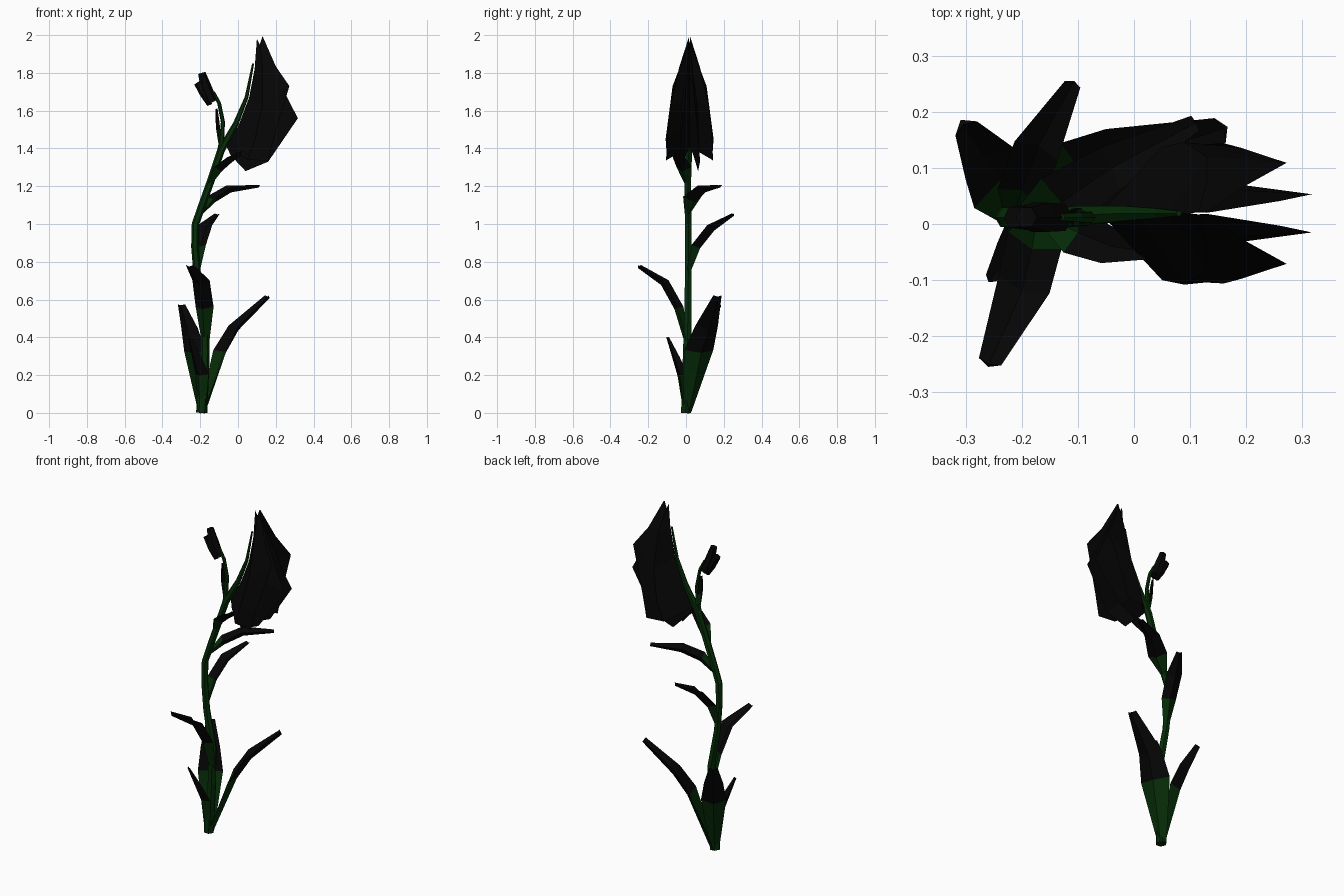
import bpy, bmesh
from mathutils import Vector

cube = bpy.data.objects.get("Cube")
if cube:
    bpy.data.objects.remove(cube, do_unlink=True)


def material(name, colour):
    m = bpy.data.materials.new(name)
    m.use_nodes = True
    m.diffuse_color = (*colour, 1)
    m.node_tree.nodes["Principled BSDF"].inputs["Base Color"].default_value = (*colour, 1)
    return m


GREEN = material("dark green", (0.0018, 0.026, 0.0022))
BLACK = material("soft black", (0.0017, 0.0017, 0.0017))
UP = Vector((0, 0, 1))
Y = Vector((0, 1, 0))
MID = 0.019  # flower's mirror plane


def finish(name, bm, mats, closed=True):
    if closed:
        bmesh.ops.recalc_face_normals(bm, faces=bm.faces)
    mesh = bpy.data.meshes.new(name)
    bm.to_mesh(mesh)
    bm.free()
    for m in mats:
        mesh.materials.append(m)
    obj = bpy.data.objects.new(name, mesh)
    bpy.context.collection.objects.link(obj)
    return obj


def loft(name, rings, mats, green_spans=0):
    """Skin closed rings; spans after green_spans use the second material."""
    bm = bmesh.new()
    rows = [[bm.verts.new(p) for p in ring] for ring in rings]
    n = len(rows[0])
    for i in range(len(rows) - 1):
        for j in range(n):
            k = (j + 1) % n
            f = bm.faces.new((rows[i][j], rows[i][k], rows[i + 1][k], rows[i + 1][j]))
            f.material_index = int(len(mats) > 1 and i >= green_spans)
    bm.faces.new(rows[0])
    bm.faces.new(rows[-1]).material_index = len(mats) - 1
    return finish(name, bm, mats)


def tube(name, path, mat):
    """Six-sided tube through (x, y, z, radius) points lying near the xz plane."""
    pts = [Vector(p[:3]) for p in path]
    rings = []
    for i, p in enumerate(pts):
        t = (pts[min(i + 1, len(pts) - 1)] - pts[max(i - 1, 0)]).normalized()
        side = Y.cross(t).normalized()
        ring = []
        for c, s in ((1, 0), (.5, .87), (-.5, .87), (-1, 0), (-.5, -.87), (.5, -.87)):
            ring.append(p + path[i][3] * (c * side + s * Y))
        rings.append(ring)
    return loft(name, rings, [mat])


def leaf(name, path):
    """Keeled leaf through (x, y, z, half width) points, green at its base."""
    pts = [Vector(p[:3]) for p in path]
    run = pts[-1] - pts[0]
    side = UP.cross(run).normalized()
    rings = []
    for i, p in enumerate(pts):
        t = (pts[min(i + 1, len(pts) - 1)] - pts[max(i - 1, 0)]).normalized()
        normal = t.cross(side).normalized()
        w = path[i][3]
        d = min(0.018, w * 0.45)
        rings.append([p + side * w + normal * d, p, p - side * w + normal * d,
                      p - normal * d])
    return loft(name, rings, [GREEN, BLACK], 1)


def petal(name, rows, sign):
    """Open faceted sheet from rows of (x, y offset, z)."""
    bm = bmesh.new()
    grid = [[bm.verts.new((x, MID + sign * y, z)) for x, y, z in r] for r in rows]
    for a, b in zip(grid, grid[1:]):
        for j in range(len(a) - 1):
            bm.faces.new((a[j], a[j + 1], b[j + 1], b[j]))
    return finish(name, bm, [BLACK], False)


# Stems
tube("main_stem", [(-.192, 0, 0, .03), (-.175, .005, .3, .025), (-.175, .01, .5, .023),
                   (-.215, .012, .72, .02), (-.228, .012, .88, .02), (-.225, .012, 1.0, .02),
                   (-.19, .01, 1.1, .02), (-.14, .01, 1.24, .02), (-.09, .015, 1.39, .02),
                   (-.012, MID, 1.53, .015), (.045, MID, 1.67, .01), (.08, MID, 1.85, .005)], GREEN)
tube("bud_stem", [(-.115, .012, 1.32, .012), (-.086, .012, 1.44, .013),
                  (-.08, .012, 1.54, .011), (-.1, .012, 1.64, .01),
                  (-.13, .012, 1.7, .007)], GREEN)

# Leaves, from the ground up
leaf("left_base_leaf", [(-.185, .01, 0, .025), (-.08, .074, .325, .085),
                        (-.01, .115, .45, .066), (.16, .17, .615, .024)])
leaf("back_base_leaf", [(-.195, .01, 0, .025), (-.237, .08, .32, .068),
                        (-.265, .12, .44, .052), (-.304, .178, .57, .023)])
leaf("front_base_leaf", [(-.195, -.005, .005, .022), (-.2, -.03, .2, .042),
                         (-.225, -.06, .29, .03), (-.257, -.1, .4, .011)])
leaf("lower_front_leaf", [(-.175, 0, .38, .022), (-.182, -.045, .555, .05),
                          (-.2, -.12, .69, .048), (-.258, -.25, .775, .021)])
leaf("middle_back_leaf", [(-.215, .015, .74, .015), (-.2, .06, .88, .04),
                          (-.17, .14, .98, .042), (-.108, .252, 1.05, .015)])
leaf("upper_left_leaf", [(-.2, .01, 1.05, .016), (-.13, .038, 1.13, .055),
                         (-.04, .1, 1.185, .042), (.11, .18, 1.2, .015)])
leaf("upper_front_leaf", [(-.155, .01, 1.2, .015), (-.1, -.015, 1.29, .042),
                          (-.04, -.04, 1.34, .034), (.03, -.05, 1.38, .015)])
leaf("bud_leaf", [(-.095, .012, 1.4, .01), (-.108, .015, 1.5, .018),
                  (-.112, .016, 1.55, .016), (-.116, .02, 1.61, .01)])

# Bud: a short drooping hood with a small side petal
tube("bud_hood", [(-.135, .012, 1.645, .028), (-.168, .012, 1.72, .03),
                  (-.192, .012, 1.80, .02)], BLACK)
tube("bud_petal", [(-.15, .012, 1.63, .013), (-.175, .012, 1.69, .027),
                   (-.214, .012, 1.75, .021)], BLACK)

# Flower: mirrored outer and inner petals folded about the stem
spine = [(-.06, 0, 1.41), (.006, 0, 1.53), (.059, 0, 1.67), (.088, 0, 1.82), (.1, 0, 1.98)]
outer_fold = [(.05, .119, 1.34), (.09, .127, 1.45), (.13, .1, 1.63), (.13, .055, 1.83), (.115, .002, 1.95)]
outer_edge = [(.16, .125, 1.335), (.19, .117, 1.46), (.272, .09, 1.73), (.2, .05, 1.835), (.13, .002, 1.995)]
inner_fold = [(-.04, .02, 1.365), (.05, .05, 1.44), (.13, .045, 1.62), (.13, .02, 1.78), (.11, .002, 1.94)]
inner_edge = [(.04, .045, 1.28), (.16, .055, 1.33), (.317, .034, 1.56), (.26, .022, 1.67), (.13, .001, 1.97)]
for label, sign in (("back", 1), ("front", -1)):
    petal(label + "_outer_petal", [spine, outer_fold, outer_edge], sign)
    petal(label + "_inner_petal", [spine, inner_fold, inner_edge], sign)
